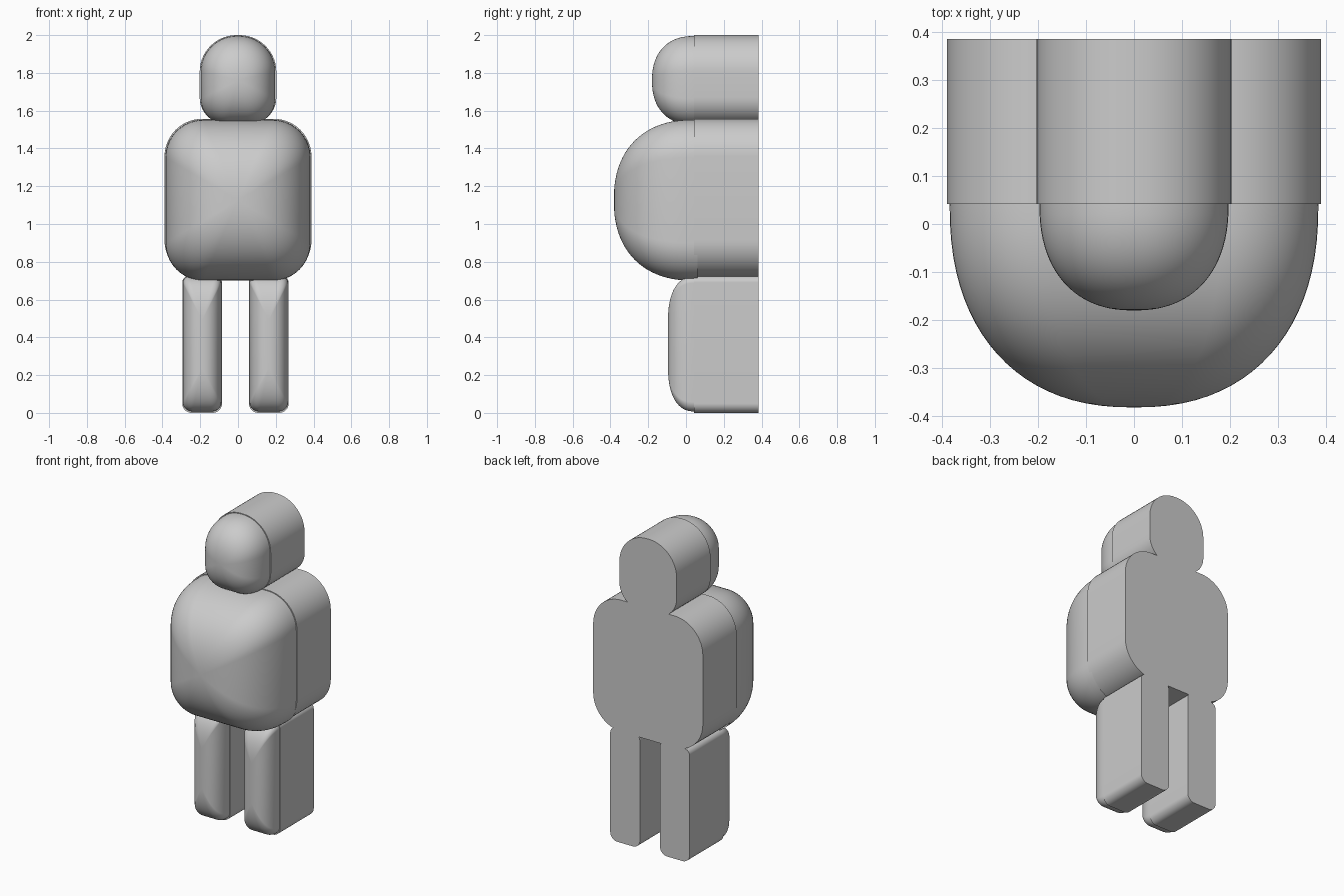
import bpy, bmesh, math

if "Cube" in bpy.data.objects:
    bpy.data.objects.remove(bpy.data.objects["Cube"])

SEAM, BACK = 0.042, 0.385      # where domes meet the slab, and the flat back
ARC = 14                       # segments per rounded corner
RINGS = 22                     # rings per dome


def outline(cx, z0, z1, w, r_top, r_bot, u=1.0, end=None):
    """Rounded rectangle in x/z; u shrinks it towards its middle."""
    h, cz = (z1 - z0) / 2, (z0 + z1) / 2
    end = h if end is None else end
    hh, ww = h - end * (1 - u), w * u
    pts = []
    for sx, sz, r, a0 in ((1, 1, r_top, 0), (-1, 1, r_top, 90),
                          (-1, -1, r_bot, 180), (1, -1, r_bot, 270)):
        r *= u
        for i in range(ARC + 1):
            a = math.radians(a0 + 90 * i / ARC)
            pts.append((cx + sx * (ww - r) + r * math.cos(a),
                        cz + sz * (hh - r) + r * math.sin(a)))
    return pts


def loft(name, rings, caps):
    """Skin a list of (y, outline) rings into one object."""
    bm = bmesh.new()
    loops = [[bm.verts.new((x, y, z)) for x, z in pts] for y, pts in rings]
    for a, b in zip(loops, loops[1:]):
        for i in range(len(a)):
            j = (i + 1) % len(a)
            bm.faces.new((a[i], a[j], b[j], b[i]))
    if caps:
        bm.faces.new(loops[0])
        bm.faces.new(loops[-1])
    bmesh.ops.remove_doubles(bm, verts=bm.verts, dist=1e-5)
    bmesh.ops.recalc_face_normals(bm, faces=bm.faces)
    me = bpy.data.meshes.new(name)
    bm.to_mesh(me)
    bm.free()
    ob = bpy.data.objects.new(name, me)
    bpy.context.collection.objects.link(ob)
    return ob


def dome(name, shape, depth, end=None, p=2.3):
    """Puffed front of a part, with a superellipse section."""
    rings = [(SEAM + 0.02, outline(*shape))]
    for i in range(RINGS + 1):
        t = math.pi / 2 * i / RINGS
        u = max(math.cos(t), 0) ** (2 / p)
        if i == RINGS:
            u = 0
        rings.append((SEAM - depth * math.sin(t) ** (2 / p),
                      outline(*shape, u=u, end=end)))
    return loft(name, rings, False)


def slab(name, shape):
    return loft(name, [(SEAM, outline(*shape)), (BACK, outline(*shape))], True)


def smooth(ob):
    bpy.ops.object.select_all(action='DESELECT')
    ob.select_set(True)
    bpy.context.view_layer.objects.active = ob
    bpy.ops.object.shade_smooth_by_angle(angle=math.radians(35))


# Puffed front parts: centre x, bottom, top, half width, top and bottom radius
fronts = [
    dome("head_front", (0, 1.525, 1.995, 0.197, 0.19, 0.14), 0.222),
    dome("torso_front", (0, 0.70, 1.552, 0.384, 0.2, 0.2), 0.424),
    dome("left_leg_front", (-0.19, 0.008, 0.722, 0.102, 0.035, 0.05), 0.137, 0.23),
    dome("right_leg_front", (0.163, 0.008, 0.722, 0.102, 0.035, 0.05), 0.137, 0.23),
]

# Flat-backed silhouette: four slabs joined into one body
body = slab("body_back", (0, 0.713, 1.557, 0.389, 0.2, 0.2))
extras = [
    slab("head_slab", (0, 1.53, 2.0, 0.203, 0.195, 0.14)),
    slab("left_leg_slab", (-0.19, 0, 0.725, 0.105, 0.035, 0.05)),
    slab("right_leg_slab", (0.163, 0, 0.725, 0.105, 0.035, 0.05)),
]
for ob in extras:
    mod = body.modifiers.new(ob.name, 'BOOLEAN')
    mod.operation, mod.solver, mod.object = 'UNION', 'EXACT', ob
bpy.context.view_layer.objects.active = body
body.select_set(True)
for ob in extras:
    bpy.ops.object.modifier_apply(modifier=ob.name)
for ob in extras:
    bpy.data.objects.remove(ob)

for ob in fronts + [body]:
    smooth(ob)
